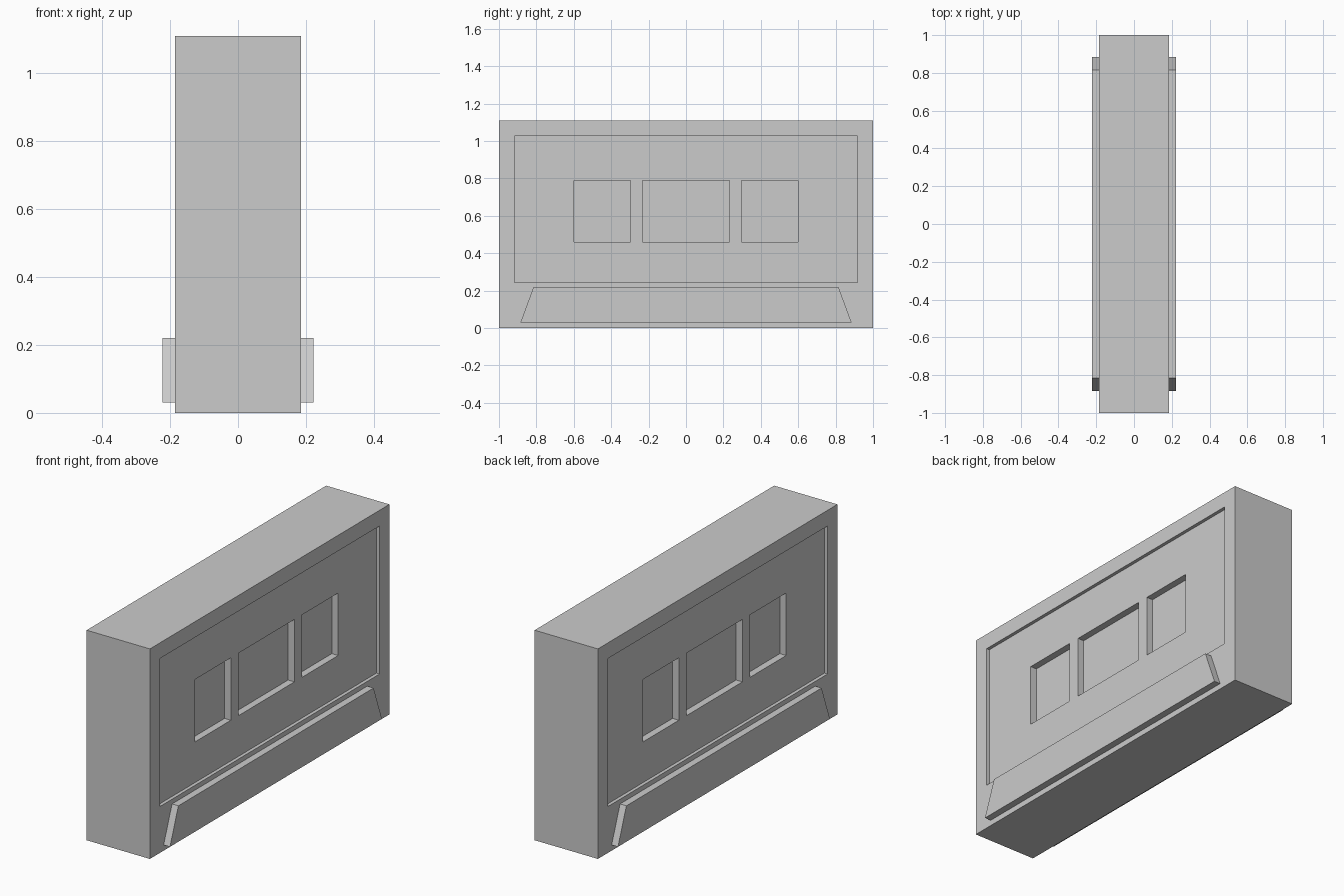
import bpy, bmesh

if "Cube" in bpy.data.objects:
    bpy.data.objects.remove(bpy.data.objects["Cube"])

HALF_X, HEIGHT = 0.185, 1.11
LABEL_DEPTH, WINDOW_DEPTH, RIDGE = 0.018, 0.037, 0.037


def prism(name, profile, x0, x1):
    """Extrude a (y, z) profile from x0 to x1."""
    bm = bmesh.new()
    face = bm.faces.new([bm.verts.new((x0, y, z)) for y, z in profile])
    ext = bmesh.ops.extrude_face_region(bm, geom=[face])
    verts = [v for v in ext["geom"] if isinstance(v, bmesh.types.BMVert)]
    bmesh.ops.translate(bm, verts=verts, vec=(x1 - x0, 0, 0))
    bmesh.ops.recalc_face_normals(bm, faces=bm.faces)
    mesh = bpy.data.meshes.new(name)
    bm.to_mesh(mesh)
    bm.free()
    obj = bpy.data.objects.new(name, mesh)
    bpy.context.collection.objects.link(obj)
    return obj


def rect(y0, y1, z0, z1):
    return [(y0, z0), (y1, z0), (y1, z1), (y0, z1)]


def cut(target, name, profile, depth):
    """Sink a pocket into both broad sides of the target."""
    for side in (-1, 1):
        cutter = prism(name, profile, side * (HALF_X - depth), side * (HALF_X + 0.1))
        cutter.hide_render = True
        mod = target.modifiers.new(name, "BOOLEAN")
        mod.operation, mod.solver, mod.object = "DIFFERENCE", "EXACT", cutter
        bpy.context.view_layer.objects.active = target
        bpy.ops.object.modifier_apply(modifier=mod.name)
        bpy.data.objects.remove(cutter)


# Main case
body = prism("case_body", rect(-1, 1, 0, HEIGHT), -HALF_X, HALF_X)

# Shallow label panel, then the three deeper windows
cut(body, "label_recess", rect(-0.917, 0.917, 0.245, 1.027), LABEL_DEPTH)
for y0, y1 in ((-0.598, -0.298), (-0.233, 0.233), (0.298, 0.598)):
    cut(body, "window_recess", rect(y0, y1, 0.46, 0.79), LABEL_DEPTH + WINDOW_DEPTH)

# Raised trapezoid along the lower edge of each side
trapezoid = [(-0.885, 0.03), (0.885, 0.03), (0.815, 0.22), (-0.815, 0.22)]
for side, label in ((-1, "left"), (1, "right")):
    prism(f"{label}_raised_ridge", trapezoid,
          side * (HALF_X - 0.01), side * (HALF_X + RIDGE))
